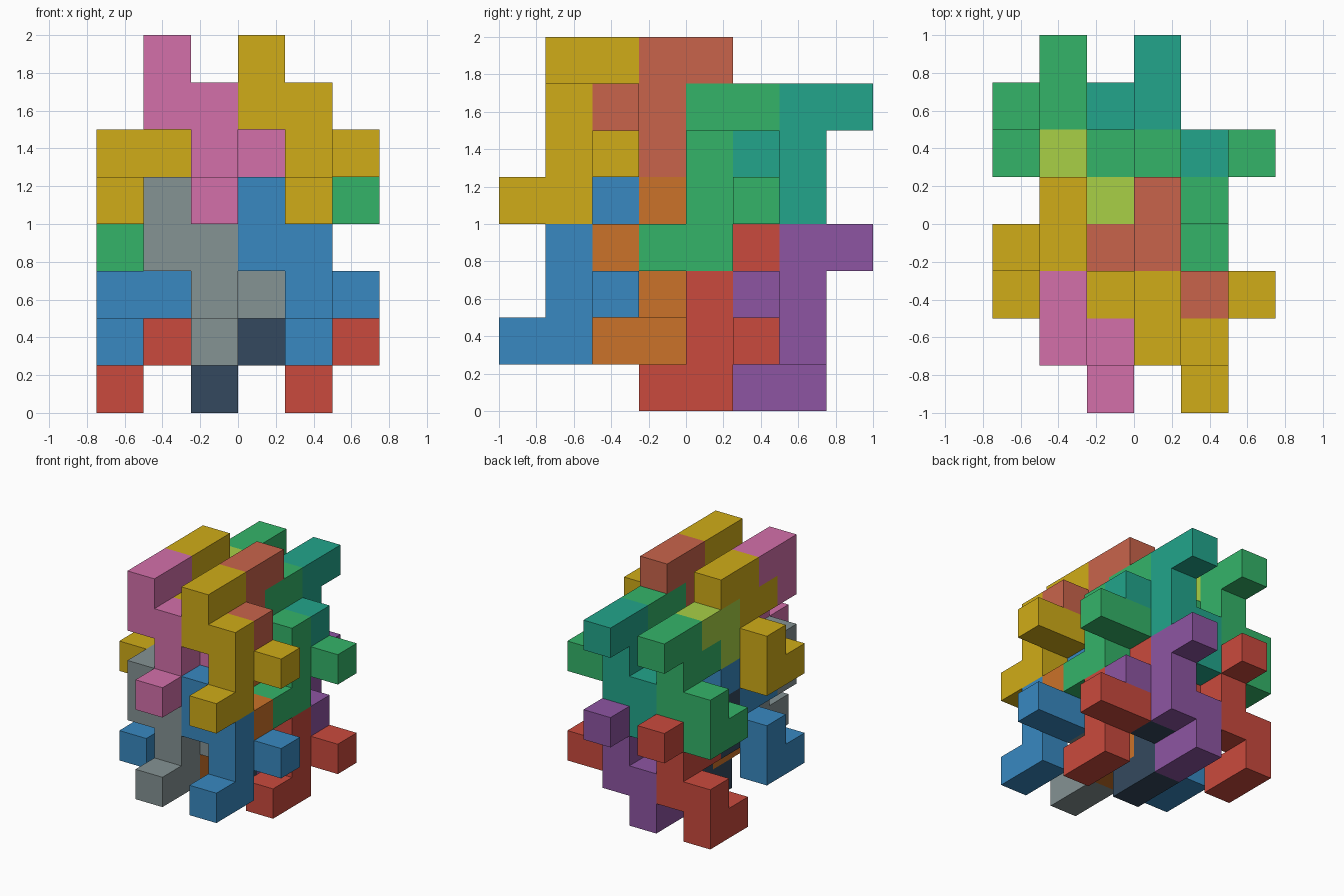
import bpy, bmesh
from mathutils import Vector

if "Cube" in bpy.data.objects:
    bpy.data.objects.remove(bpy.data.objects["Cube"])

U = 0.25                              # edge of one cube
ORIGIN = Vector((-0.75, -1.0, 0.0))   # corner of the cube grid

# One nine-cube block, as grid cells; every part is a copy or a half turn of it
BLOCK = [(3, 2, 7), (3, 1, 7), (3, 1, 6), (4, 1, 6), (4, 1, 5),
         (4, 1, 4), (4, 0, 4), (4, 2, 5), (5, 2, 5)]
TURNED = [(i - 1, 7 - j, 10 - k) for i, j, k in BLOCK]

COLOURS = {
    "yellow": "D0AC18", "pink": "D370AA", "blue": "3889C1", "grey": "859394",
    "green": "34B469", "lime": "A8D046", "red": "CA4A3D", "navy": "34495E",
    "teal": "22A58B", "purple": "8D55A2", "terracotta": "C9644B", "orange": "CB7229",
}


def material(name):
    mat = bpy.data.materials.get(name)
    if mat is None:
        mat = bpy.data.materials.new(name)
        rgb = [int(COLOURS[name][n:n + 2], 16) / 255 for n in (0, 2, 4)]
        mat.diffuse_color = [((c + 0.055) / 1.055) ** 2.4 for c in rgb] + [1]
        mat.use_nodes = True
        mat.node_tree.nodes["Principled BSDF"].inputs["Base Color"].default_value = mat.diffuse_color
    return mat


def block(name, cells, shift, colour):
    """Closed shell around a set of grid cells."""
    bm = bmesh.new()
    filled = set(cells)
    for cell in cells:
        for axis in range(3):
            for sign in (-1, 1):
                step = [0, 0, 0]
                step[axis] = sign
                if tuple(c + s for c, s in zip(cell, step)) in filled:
                    continue
                u, v = Vector((0, 0, 0)), Vector((0, 0, 0))
                u[(axis + 1) % 3] = v[(axis + 2) % 3] = 0.5
                mid = Vector(cell) + Vector(shift) + Vector((0.5, 0.5, 0.5)) + Vector(step) * 0.5
                ring = [mid - u - v, mid + u - v, mid + u + v, mid - u + v]
                bm.faces.new([bm.verts.new(ORIGIN + p * U) for p in ring[::sign]])
    bmesh.ops.remove_doubles(bm, verts=bm.verts, dist=1e-4)
    bmesh.ops.dissolve_limit(bm, angle_limit=0.01, verts=bm.verts, edges=bm.edges)
    bmesh.ops.recalc_face_normals(bm, faces=bm.faces)
    mesh = bpy.data.meshes.new(name)
    bm.to_mesh(mesh)
    bm.free()
    mesh.materials.append(material(colour))
    bpy.context.collection.objects.link(bpy.data.objects.new(name, mesh))


# Upright blocks: (row name, y shift, z shift, right colour, left colour)
UPRIGHT = [("front_upper", 0, 0, "yellow", "pink"),
           ("front_lower", 0, -3, "blue", "grey"),
           ("middle_upper", 3, -1, "green", "lime"),
           ("middle_lower", 3, -4, "red", "navy")]
# Half-turned blocks interlocking with them
FLIPPED = [("back_upper", 0, 0, "teal", "green"),
           ("back_lower", 0, -3, "purple", "red"),
           ("inner_upper", -3, 1, "terracotta", "yellow"),
           ("inner_lower", -3, -2, "orange", "blue")]

for kind, cells, rows in (("upright", BLOCK, UPRIGHT), ("turned", TURNED, FLIPPED)):
    for row, dy, dz, right, left in rows:
        block(f"{row}_right_{kind}_block", cells, (0, dy, dz), right)
        block(f"{row}_left_{kind}_block", cells, (-2, dy, dz), left)
